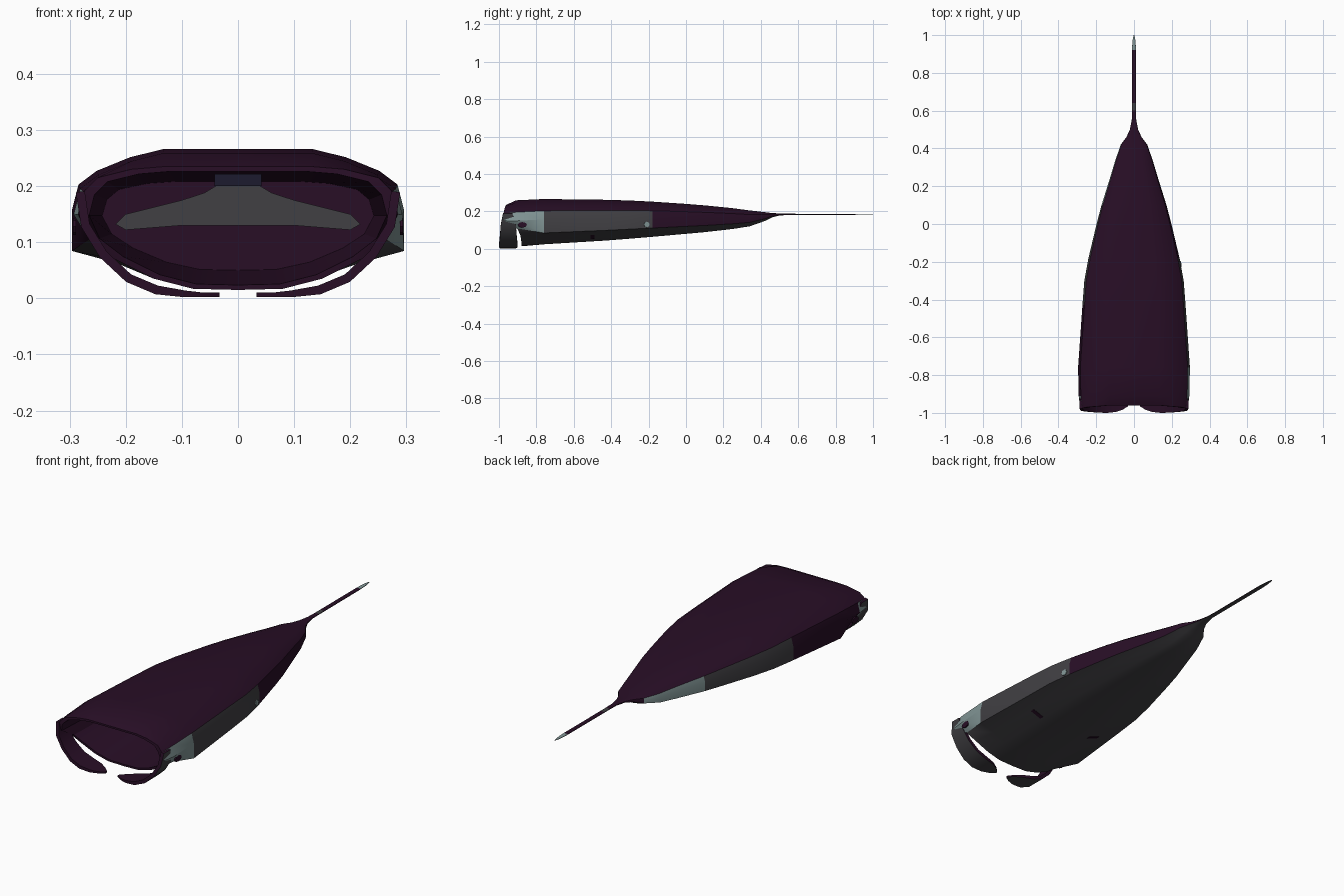
import bpy, bmesh, math
from mathutils import Vector

if "Cube" in bpy.data.objects:
    bpy.data.objects.remove(bpy.data.objects["Cube"])


def mat(name, r, g, b):
    m = bpy.data.materials.new(name)
    m.diffuse_color = (r, g, b, 1)
    m.use_nodes = True
    m.node_tree.nodes["Principled BSDF"].inputs["Base Color"].default_value = m.diffuse_color
    return m


PURPLE, GREY, TEAL, NAVY = 0, 1, 2, 3
MATS = [mat("dark purple", .021, .0044, .019), mat("charcoal grey", .052, .050, .056),
        mat("pale teal", .22, .30, .30), mat("dark navy", .012, .011, .028)]


def finish(name, bm, smooth=True):
    bmesh.ops.recalc_face_normals(bm, faces=bm.faces)
    me = bpy.data.meshes.new(name)
    bm.to_mesh(me)
    bm.free()
    for m in MATS:
        me.materials.append(m)
    ob = bpy.data.objects.new(name, me)
    bpy.context.collection.objects.link(ob)
    if smooth:
        bpy.ops.object.select_all(action='DESELECT')
        ob.select_set(True)
        bpy.context.view_layer.objects.active = ob
        bpy.ops.object.shade_smooth_by_angle(angle=math.radians(25))
    return ob


def loft(rings, colour):
    """Bridge closed rings; colour(ring index, segment index, centre) -> material."""
    bm = bmesh.new()
    vs = [[bm.verts.new(p) for p in r] for r in rings]
    n = len(rings[0])
    for i in range(len(rings) - 1):
        for k in range(n):
            j = (k + 1) % n
            f = bm.faces.new((vs[i][k], vs[i][j], vs[i + 1][j], vs[i + 1][k]))
            f.material_index = colour(i, k, f.calc_center_median())
    bm.faces.new(vs[0])
    bm.faces.new(vs[-1])
    return bm


def full(half):
    """Mirror a half ring that starts and ends on the centre line."""
    return half + [(-x, y, z) for x, y, z in half[-2:0:-1]]


# Body: one cross-section scaled along the length
SHAPE = [(0, 1), (.45, 1), (.65, .94), (.85, .84), (.96, .74), (1, .55),
         (1, .25), (.73, .16), (.5, .06), (.27, 0), (0, 0)]
STATIONS = [  # y, half width, top, bottom
    (-.76, .296, .266, .024), (-.43, .273, .262, .044), (-.3, .263, .258, .054),
    (-.18, .241, .252, .064), (0, .198, .24, .08), (.1, .172, .232, .089),
    (.25, .125, .217, .106), (.34, .098, .205, .12), (.42, .07, .196, .148),
    (.46, .04, .191, .168), (.5, .022, .189, .178), (.55, .012, .188, .181),
    (.6, .011, .187, .181), (.64, .011, .187, .181), (.92, .011, .187, .182),
    (.97, .008, .187, .182), (1, .002, .186, .183)]


def section(y, w, top, bot):
    return [(u * w, y, bot + v * (top - bot)) for u, v in SHAPE]


lip = [(0, -.96, .235), (.13, -.96, .235), (.19, -.965, .23), (.25, -.97, .215),
       (.275, -.975, .19), (.285, -.97, .15), (.265, -.9, .105), (.22, -.885, .07),
       (.15, -.88, .035), (.08, -.88, .017), (0, -.88, .015)]
cheek = section(-.91, .293, .259, .015)[:6] + [(x, y + .02, z) for x, y, z in lip[6:]]
# mouth cavity behind the lip
inner = [(x * .93, y, .125 + (z - .125) * .92) for x, y, z in lip]
throat = [(x * .85, -.5, .14 + (z - .14) * .72) for x, y, z in lip]
rings = [full(r) for r in [throat, inner, lip, cheek] + [section(*s) for s in STATIONS]]


def body_colour(i, k, c):
    if i < 2:
        return PURPLE
    seg = k if k < 10 else 19 - k
    y = c.y
    if seg > 5:
        return GREY
    if y > .92 or (.6 < y < .64):
        return TEAL if y > .92 else GREY
    if seg < 4:
        return PURPLE
    if c.x > 0:      # right flank
        return TEAL if y < -.76 else GREY if y < -.18 else PURPLE
    if y < -.9:      # left flank
        return TEAL
    return PURPLE if y < -.43 else GREY if y < .1 else TEAL if y < .42 else PURPLE


finish("body_and_tail", loft(rings, body_colour))

# Curled horn fins beside the mouth
FIN = [  # x, z, y centre, half breadth
    (.281, .19, -.953, .025), (.272, .13, -.95, .04), (.24, .078, -.95, .044),
    (.195, .036, -.95, .048), (.145, .015, -.95, .05), (.095, .008, -.952, .043),
    (.06, .006, -.956, .027), (.033, .006, -.96, .006)]


def fin_rings(side):
    out = []
    for i, (x, z, y, b) in enumerate(FIN):
        a, c = FIN[max(i - 1, 0)], FIN[min(i + 1, len(FIN) - 1)]
        t = Vector((c[0] - a[0], c[1] - a[1])).normalized()
        th = .008 if i < 5 else .006 if i < 6 else .004
        nx, nz = t.y * th, -t.x * th      # towards the mouth
        out.append([(side * (x + s * nx), y + e * b, max(0, z + s * nz))
                    for s, e in ((1, -1), (1, 1), (-1, 1), (-1, -1))])
    return out


for side, name in ((1, "right"), (-1, "left")):
    finish(name + "_horn_fin",
           loft(fin_rings(side), lambda i, k, c: GREY if k == 2 else PURPLE))


def plate(name, pts, y, colour):
    bm = bmesh.new()
    f = bm.faces.new([bm.verts.new((x, y, z)) for x, z in pts])
    g = bmesh.ops.extrude_face_region(bm, geom=[f])
    bmesh.ops.translate(bm, vec=(0, .006, 0),
                        verts=[v for v in g["geom"] if isinstance(v, bmesh.types.BMVert)])
    for f in bm.faces:
        f.material_index = colour
    return finish(name, bm, False)


# Gullet patch and roof patch inside the mouth
half = [(.04, .2), (.06, .188), (.1, .175), (.2, .15), (.218, .132), (.2, .122), (.1, .13)]
plate("gullet_patch", half + [(-x, z) for x, z in reversed(half)], -.506, GREY)
plate("mouth_roof_patch", [(-.042, .2), (.042, .2), (.042, .222), (-.042, .222)], -.9, NAVY)


def slab(name, loc, size, rot, colour, disc=False):
    bm = bmesh.new()
    if disc:
        bmesh.ops.create_cone(bm, cap_ends=True, segments=8, radius1=.5, radius2=.5, depth=1)
    else:
        bmesh.ops.create_cube(bm, size=1)
    bmesh.ops.scale(bm, vec=size, verts=bm.verts)
    for f in bm.faces:
        f.material_index = colour
    ob = finish(name, bm, False)
    ob.location, ob.rotation_euler = loc, rot
    return ob


# Eyes, gill slits and the pale flank spot
for s, name in ((1, "right"), (-1, "left")):
    slab(name + "_eye", (s * .2915, -.875, .128), (.03, .05, .006),
         (0, math.pi / 2, 0), PURPLE, True)
    for n, y in enumerate((-.5, -.4)):
        slab(f"{name}_gill_slit_{n}", (s * .17, y, .066 + .012 * n), (.06, .02, .006),
             (0, -s * .34, 0), PURPLE)
slab("right_flank_spot", (.2475, -.21, .13), (.03, .03, .006),
     (0, math.pi / 2, .18), TEAL, True)
